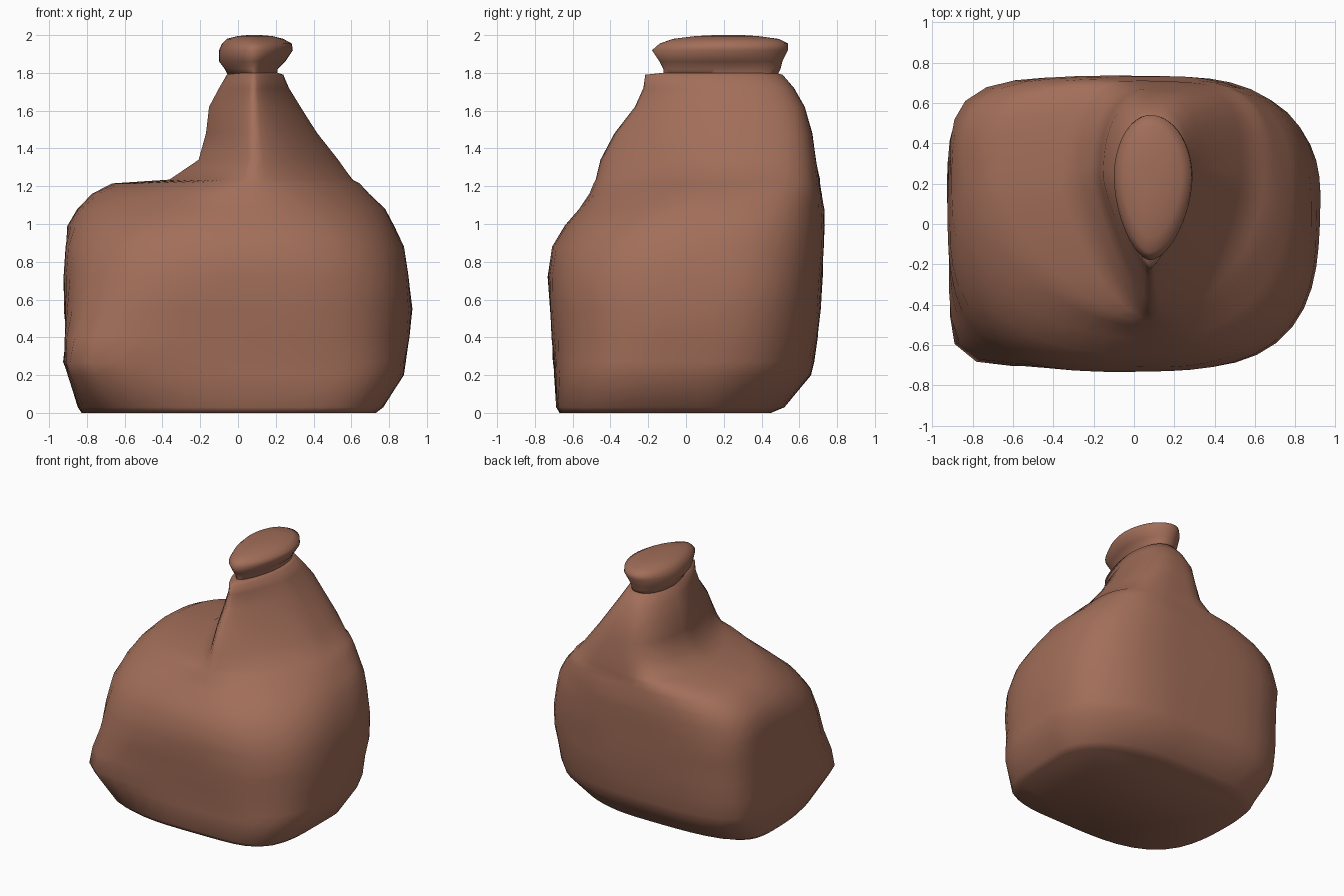
import bpy, bmesh, math

SEG = 52

cloth = bpy.data.materials.new("brown_cloth")
cloth.diffuse_color = (0.36, 0.155, 0.10, 1)

# Corner roundness by height: z, front-left, front-right, back-left, back-right
ROUND = [
    (0.00, 3.4, 4.2, 4.0, 2.0),
    (0.10, 5.0, 4.0, 4.5, 2.1),
    (0.26, 10.0, 3.3, 5.0, 2.4),
    (0.55, 4.2, 2.9, 5.0, 2.7),
    (0.85, 3.0, 2.7, 5.0, 2.8),
    (1.08, 2.2, 2.2, 4.2, 2.9),
    (1.22, 1.5, 1.65, 3.0, 3.6),
    (1.35, 1.2, 1.4, 2.5, 4.0),
    (1.75, 1.3, 1.4, 2.3, 2.8),
    (1.85, 1.7, 1.7, 2.0, 2.0),
    (2.00, 1.7, 1.7, 2.0, 2.0),
]


def mix(a, b, t):
    return a + (b - a) * t


def roundness(z):
    for lo, hi in zip(ROUND, ROUND[1:]):
        if z <= hi[0]:
            t = (z - lo[0]) / (hi[0] - lo[0])
            return [mix(a, b, t) for a, b in zip(lo[1:], hi[1:])]
    return ROUND[-1][1:]


def ring(z, x0, x1, y0, y1, wrinkle):
    """Cross-section with a different corner roundness in each quadrant."""
    t = min(1, max(0, (z - 0.85) / 0.45))
    cx, cy = 0.08, mix(0.08, 0.23, t)
    fl, fr, bl, br = roundness(z)
    pts = []
    for i in range(SEG):
        a = 2 * math.pi * i / SEG
        c, s = math.cos(a), math.sin(a)
        if s >= 0:
            n = br if c >= 0 else bl
        else:
            n = fr if c >= 0 else fl
        u = (abs(c) ** n + abs(s) ** n) ** (-1 / n)
        u *= 1 + wrinkle * (math.sin(3 * a + 9 * z) * math.sin(17 * z + 2 * a) - 0.2)
        x = cx + c * u * ((x1 - cx) if c >= 0 else (cx - x0))
        y = cy + s * u * ((y1 - cy) if s >= 0 else (cy - y0))
        pts.append((x, y, z))
    return pts


def loft(name, rows, wrinkle):
    bm = bmesh.new()
    rings = [[bm.verts.new(p) for p in ring(*r, wrinkle)] for r in rows]
    for lo, hi in zip(rings, rings[1:]):
        for i in range(SEG):
            j = (i + 1) % SEG
            bm.faces.new((lo[i], lo[j], hi[j], hi[i]))
    bm.faces.new(rings[0][::-1])
    bm.faces.new(rings[-1])
    bmesh.ops.recalc_face_normals(bm, faces=bm.faces)
    me = bpy.data.meshes.new(name)
    bm.to_mesh(me)
    bm.free()
    me.materials.append(cloth)
    ob = bpy.data.objects.new(name, me)
    bpy.context.collection.objects.link(ob)
    bpy.ops.object.select_all(action='DESELECT')
    ob.select_set(True)
    bpy.context.view_layer.objects.active = ob
    bpy.ops.object.shade_smooth_by_angle(angle=math.radians(85))
    return ob


# Sack with a left-hand hump, narrowing to the tied neck: z, x0, x1, y0, y1
loft("sack_body", [
    (0.00, -0.83, 0.73, -0.67, 0.45),
    (0.03, -0.85, 0.77, -0.69, 0.52),
    (0.20, -0.90, 0.88, -0.70, 0.66),
    (0.27, -0.92, 0.895, -0.705, 0.675),
    (0.40, -0.91, 0.91, -0.71, 0.70),
    (0.55, -0.92, 0.925, -0.72, 0.715),
    (0.72, -0.925, 0.905, -0.73, 0.725),
    (0.88, -0.92, 0.875, -0.71, 0.73),
    (0.99, -0.90, 0.83, -0.65, 0.73),
    (1.08, -0.85, 0.78, -0.57, 0.73),
    (1.16, -0.77, 0.70, -0.51, 0.72),
    (1.215, -0.66, 0.65, -0.49, 0.71),
    (1.235, -0.36, 0.61, -0.48, 0.71),
    (1.34, -0.21, 0.53, -0.45, 0.69),
    (1.48, -0.17, 0.42, -0.38, 0.67),
    (1.62, -0.155, 0.33, -0.27, 0.63),
    (1.72, -0.10, 0.27, -0.23, 0.57),
    (1.79, -0.06, 0.24, -0.22, 0.51),
    (1.80, -0.04, 0.21, -0.13, 0.47),
], 0.01)

# Flared bunch of cloth above the tie
loft("sack_top", [
    (1.78, -0.05, 0.21, -0.12, 0.48),
    (1.82, -0.07, 0.21, -0.12, 0.50),
    (1.86, -0.10, 0.25, -0.14, 0.51),
    (1.92, -0.10, 0.29, -0.18, 0.54),
    (1.955, -0.085, 0.285, -0.14, 0.54),
    (1.98, -0.06, 0.24, -0.07, 0.49),
    (1.995, 0.0, 0.18, 0.05, 0.38),
    (2.00, 0.05, 0.12, 0.15, 0.30),
], 0.0)
